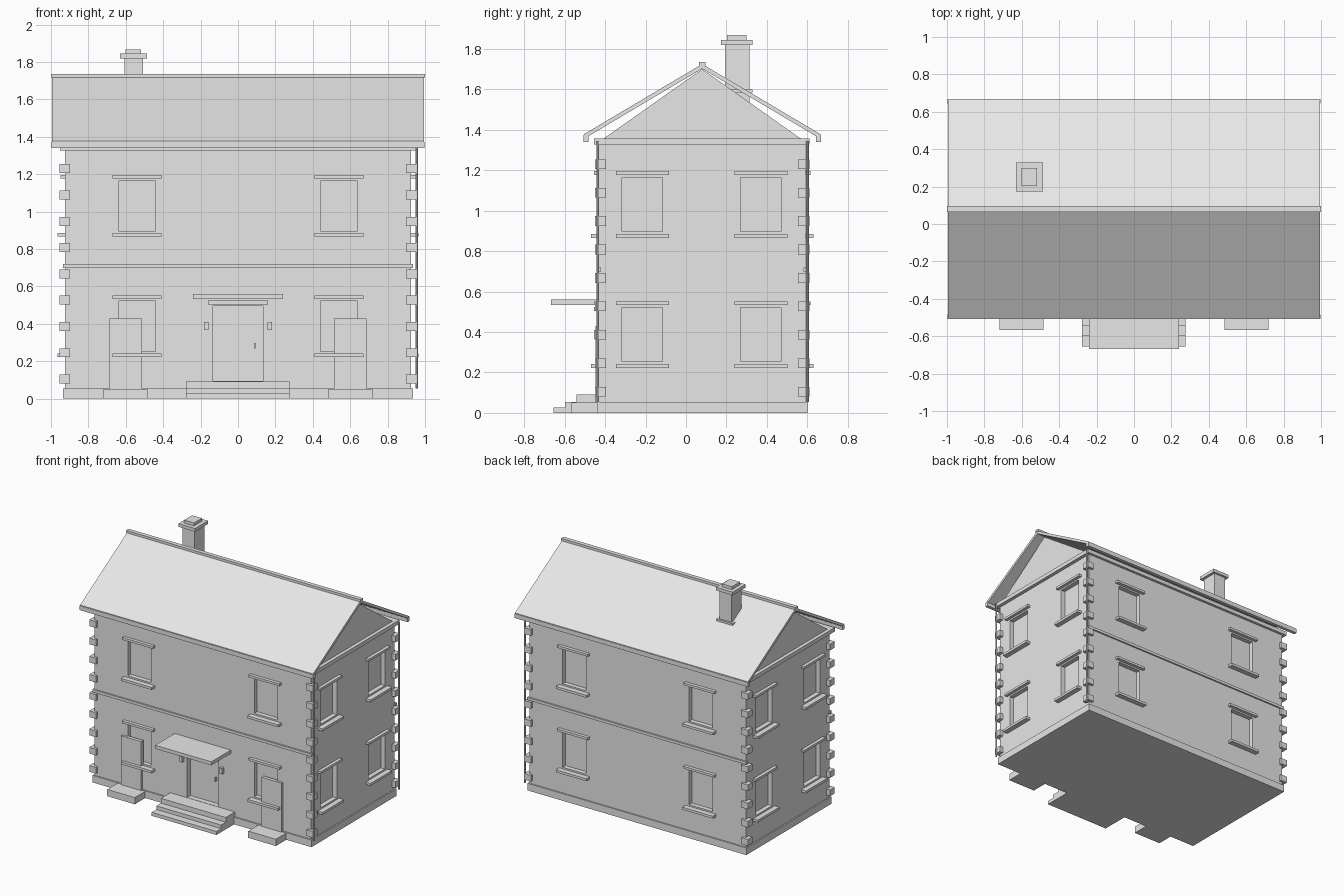
import bpy, bmesh
from mathutils import Matrix, Vector

cube = bpy.data.objects.get("Cube")
if cube:
    bpy.data.objects.remove(cube, do_unlink=True)

GREY = (0.8, 0.8, 0.8, 1.0)
plaster = bpy.data.materials.new("light_grey")
plaster.use_nodes = True
plaster.diffuse_color = GREY
plaster.node_tree.nodes["Principled BSDF"].inputs["Base Color"].default_value = GREY

YC = 0.08                  # depth centre of the house
HX, HY = 0.925, 0.51       # wall half sizes


def finish(name, bm):
    bmesh.ops.recalc_face_normals(bm, faces=bm.faces)
    mesh = bpy.data.meshes.new(name)
    bm.to_mesh(mesh)
    bm.free()
    mesh.materials.append(plaster)
    obj = bpy.data.objects.new(name, mesh)
    bpy.context.collection.objects.link(obj)
    return obj


def boxes(name, spans):
    """One object from boxes given as (x0, x1), (y0, y1), (z0, z1)."""
    bm = bmesh.new()
    for span in spans:
        mid = Vector([(a + b) / 2 for a, b in span])
        size = Vector([abs(b - a) for a, b in span])
        bmesh.ops.create_cube(bm, size=1, matrix=Matrix.LocRotScale(mid, None, size))
    return finish(name, bm)


def box(name, x, y, z):
    return boxes(name, [(x, y, z)])


def prism(name, profile, half):
    """Extrude a y-z outline along x."""
    bm = bmesh.new()
    face = bm.faces.new([bm.verts.new((-half, y, z)) for y, z in profile])
    ext = bmesh.ops.extrude_face_region(bm, geom=[face], use_keep_orig=True)
    moved = [v for v in ext["geom"] if isinstance(v, bmesh.types.BMVert)]
    bmesh.ops.translate(bm, verts=moved, vec=(2 * half, 0, 0))
    return finish(name, bm)


def wall_span(wall, u, depth, z):
    """Box on a wall: u runs along it, depth outward from its surface."""
    sign = 1 if wall in ("back", "left") else -1
    if wall in ("front", "back"):
        return (u, tuple(YC + sign * (HY + d) for d in depth), z)
    return (tuple(sign * (HX + d) for d in depth), u, z)


# Walls, plinth and eaves slab
walls = box("walls", (-HX, HX), (YC - HY, YC + HY), (0.03, 1.34))
box("plinth", (-0.935, 0.935), (-0.44, 0.6), (0, 0.055))
box("eaves_slab", (-0.952, 0.952), (-0.455, 0.61), (1.328, 1.358))
for wall in ("front", "back"):
    boxes(wall + "_belt_course", [wall_span(wall, (-0.935, 0.935), (-0.01, 0.012), (0.698, 0.719))])

# Windows: recesses, lintels and sills
centres = {"front": (-0.54, 0.54), "back": (-0.54, 0.54),
           "left": (-0.216, 0.37), "right": (-0.216, 0.37)}
recesses = [((-0.133, 0.133), (-0.39, -0.5), (0.094, 0.495))]
for wall, us in centres.items():
    lintels, sills = [], []
    for u in us:
        for z in (0.253, 0.897):
            recesses.append(wall_span(wall, (u - 0.1, u + 0.1), (-0.035, 0.05), (z, z + 0.268)))
            wide = (u - 0.131, u + 0.131)
            lintels.append(wall_span(wall, wide, (-0.01, 0.025), (z + 0.28, z + 0.298)))
            sills.append(wall_span(wall, wide, (-0.01, 0.04), (z - 0.031, z - 0.012)))
    boxes(wall + "_window_lintels", lintels)
    boxes(wall + "_window_sills", sills)

cutter = boxes("opening_cutter", recesses)
cutter.hide_render = True
mod = walls.modifiers.new("openings", "BOOLEAN")
mod.operation, mod.solver, mod.object = "DIFFERENCE", "EXACT", cutter
bpy.context.view_layer.objects.active = walls
bpy.ops.object.modifier_apply(modifier=mod.name)
bpy.data.objects.remove(cutter, do_unlink=True)

# Corner quoins
for sx, side in ((1, "left"), (-1, "right")):
    for sy, end in ((-1, "front"), (1, "back")):
        x = (sx * 0.898, sx * 0.955)
        y = (YC + sy * 0.475, YC + sy * 0.53)
        boxes(f"{end}_{side}_quoins",
              [(x, y, (0.081 + i * 0.1406, 0.129 + i * 0.1406)) for i in range(9)])

# Downpipes at the left corners
for y, end in ((-0.436, "front"), (0.6, "back")):
    bm = bmesh.new()
    bmesh.ops.create_cone(bm, cap_ends=True, segments=8, radius1=0.007, radius2=0.007,
                          depth=1.29, matrix=Matrix.Translation((0.955, y, 0.7)))
    finish(end + "_downpipe", bm)

# Gable block and roof slopes
prism("gables", [(YC - 0.485, 1.358), (YC + 0.485, 1.358), (YC, 1.70)], 0.925)
for s, end in ((-1, "front"), (1, "back")):
    prism(end + "_roof_slope", [(YC, 1.725), (YC + s * 0.585, 1.378),
                                (YC + s * 0.585, 1.355), (YC, 1.702)], 0.995)
    box(end + "_gutter", (-0.998, 0.998), (YC + s * 0.563, YC + s * 0.588), (1.34, 1.373))
box("ridge_cap", (-1, 1), (YC - 0.016, YC + 0.016), (1.717, 1.735))

# Chimney
box("chimney_stack", (-0.607, -0.508), (0.193, 0.314), (1.5, 1.83))
box("chimney_flashing", (-0.627, -0.488), (0.175, 0.328), (1.585, 1.6))
box("chimney_cap", (-0.63, -0.487), (0.173, 0.33), (1.82, 1.845))
box("chimney_pot", (-0.602, -0.518), (0.203, 0.3), (1.84, 1.868))

# Main entrance: lintel, canopy, lamps, handle and steps
box("door_lintel", (-0.16, 0.16), (-0.455, -0.42), (0.503, 0.524))
box("canopy", (-0.24, 0.24), (-0.668, -0.42), (0.533, 0.56))
boxes("entrance_lamps", [((s * 0.17 - 0.011, s * 0.17 + 0.011), (-0.455, -0.42), (0.366, 0.41))
                         for s in (-1, 1)])
box("door_handle", (0.086, 0.093), (-0.41, -0.38), (0.268, 0.297))
for i, (front, top) in enumerate(((-0.655, 0.027), (-0.598, 0.055), (-0.542, 0.092))):
    box(f"entrance_step_{i + 1}", (-0.278, 0.275), (front, -0.42), (0, top))

# Side doors with their steps
for s, side in ((1, "left"), (-1, "right")):
    box(side + "_side_door", (s * 0.6 - 0.086, s * 0.6 + 0.086), (-0.447, -0.42), (0.05, 0.43))
    box(side + "_side_step", (s * 0.602 - 0.118, s * 0.602 + 0.118), (-0.567, -0.42), (0, 0.052))
